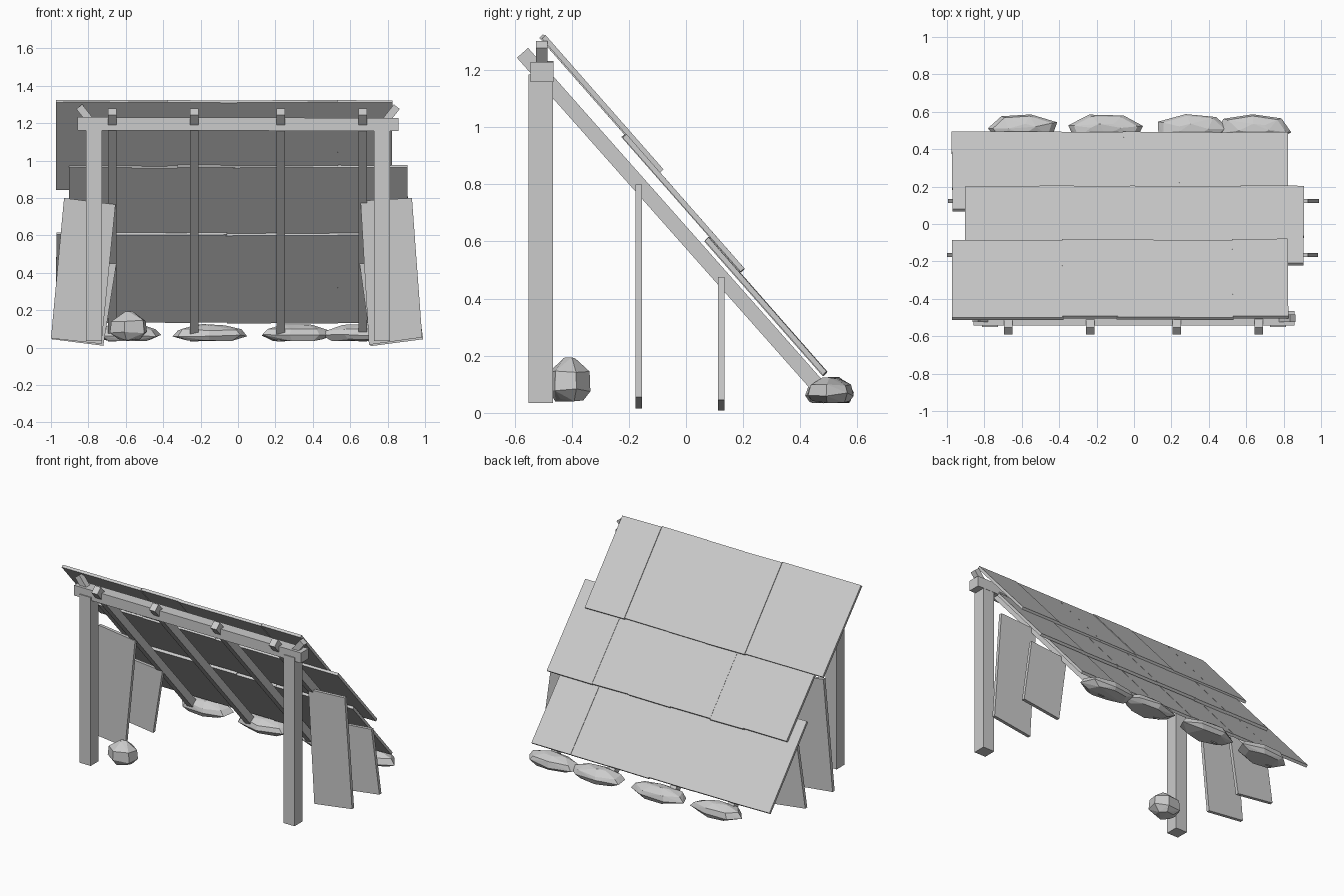
import bpy, bmesh, math, random
from mathutils import Vector, Matrix

if "Cube" in bpy.data.objects:
    bpy.data.objects.remove(bpy.data.objects["Cube"])

random.seed(4)
mat = bpy.data.materials.new("weathered grey")
mat.diffuse_color = (0.6, 0.6, 0.6, 1)
mat.use_nodes = True
mat.node_tree.nodes["Principled BSDF"].inputs["Base Color"].default_value = mat.diffuse_color


def finish(name, bm):
    bmesh.ops.recalc_face_normals(bm, faces=bm.faces)
    me = bpy.data.meshes.new(name)
    bm.to_mesh(me)
    bm.free()
    me.materials.append(mat)
    ob = bpy.data.objects.new(name, me)
    bpy.context.collection.objects.link(ob)
    return ob


def box(name, centre, size, rot=Matrix.Identity(3)):
    bm = bmesh.new()
    bmesh.ops.create_cube(bm, size=1)
    for v in bm.verts:
        v.co = rot @ Vector([a * b for a, b in zip(v.co, size)]) + Vector(centre)
    return finish(name, bm)


def rx(angle):
    return Matrix.Rotation(angle, 3, 'X')


def slab(name, outline, y, thick):
    """Thin upright board from an x-z outline."""
    bm = bmesh.new()
    f = bm.faces.new([bm.verts.new((x, y - thick / 2, z)) for x, z in outline])
    ext = bmesh.ops.extrude_face_region(bm, geom=[f])
    bmesh.ops.translate(bm, vec=(0, thick, 0),
                        verts=[e for e in ext["geom"] if isinstance(e, bmesh.types.BMVert)])
    return finish(name, bm)


def stone(name, centre, rings, sides, turn=0.0, jitter=0.08):
    """Faceted stone from stacked rings of (radius x, radius y, z)."""
    bm = bmesh.new()
    scale = [1 + random.uniform(-jitter, jitter) for _ in range(sides)]
    for a, b, z in rings:
        for i in range(sides):
            t = turn + math.tau * i / sides
            bm.verts.new((centre[0] + a * math.cos(t) * scale[i],
                          centre[1] + b * math.sin(t) * scale[i],
                          z + random.uniform(-0.006, 0.006)))
    bmesh.ops.convex_hull(bm, input=bm.verts[:])
    bmesh.ops.dissolve_limit(bm, angle_limit=0.06, verts=bm.verts, edges=bm.edges)
    return finish(name, bm)


# Front posts, cross beam and the short leaning prongs above each post
for s, side in ((-1, "left"), (1, "right")):
    box(side + "_post", (s * 0.77, -0.508, 0.61), (0.085, 0.085, 1.15))
    box(side + "_prong", (s * 0.815, -0.505, 1.245), (0.04, 0.04, 0.11),
        Matrix.Rotation(s * math.radians(38), 3, 'Y'))
box("cross_beam", (0, -0.504, 1.195), (1.715, 0.08, 0.07),
    Matrix.Rotation(math.radians(0.15), 3, 'Y'))

# Four sloping rafters
a, b = Vector((0, -0.572, 1.26)), Vector((0, 0.50, 0.05))
d = b - a
pitch = math.atan2(d.z, d.y)
for i, x in enumerate((-0.672, -0.235, 0.228, 0.668)):
    c = (a + b) / 2
    box(f"rafter_{i + 1}", (x, c.y, c.z), (0.045, d.length, 0.052), rx(pitch))

# Roof boards in three overlapping rows
roof = rx(math.atan2(-0.47, 0.413))
rows = (
    ("top", -0.296, 1.082, (-0.97, -0.68, -0.38, -0.09, 0.19, 0.53, 0.82)),
    ("middle", -0.01, 0.733, (-0.90, -0.57, -0.32, -0.02, 0.29, 0.57, 0.905)),
    ("bottom", 0.279, 0.373, (-0.97, -0.68, -0.39, -0.06, 0.24, 0.53, 0.82)),
)
for row, y, z, seams in rows:
    for i, (x0, x1) in enumerate(zip(seams, seams[1:])):
        lift = random.uniform(-0.003, 0.003)
        c = Vector(((x0 + x1) / 2, y, z)) + roof @ Vector((0, random.uniform(-0.004, 0.004), lift))
        twist = Matrix.Rotation(random.uniform(-0.012, 0.012), 3, 'Z')
        box(f"{row}_roof_board_{i + 1}", c, (x1 - x0 + 0.006, 0.625, 0.018), roof @ twist)

# Leaning side boards
slab("left_front_side_board", [(-0.93, 0.80), (-0.655, 0.765), (-0.73, 0.02), (-1.0, 0.05)], -0.165, 0.022)
slab("right_front_side_board", [(0.655, 0.785), (0.93, 0.80), (0.985, 0.055), (0.70, 0.015)], -0.165, 0.022)
slab("left_rear_side_board", [(-0.93, 0.475), (-0.65, 0.45), (-0.72, 0.01), (-0.995, 0.045)], 0.123, 0.022)
slab("right_rear_side_board", [(0.65, 0.45), (0.93, 0.475), (0.99, 0.045), (0.71, 0.008)], 0.123, 0.022)

# Flat stones along the foot of the roof
for i, (x, r) in enumerate(((-0.60, 0.19), (-0.15, 0.22), (0.32, 0.20), (0.64, 0.19))):
    stone(f"foot_stone_{i + 1}", (x, 0.508),
          ((r * 0.7, 0.07, 0.04), (r, 0.085, 0.065), (r * 0.85, 0.075, 0.095), (r * 0.4, 0.03, 0.12)),
          7, 0.4 + i * 0.7)

# Round stone beside the left post
stone("round_stone", (-0.582, -0.405),
      ((0.06, 0.05, 0.045), (0.108, 0.078, 0.08), (0.1, 0.075, 0.145), (0.02, 0.02, 0.19)), 6, 0.3)
